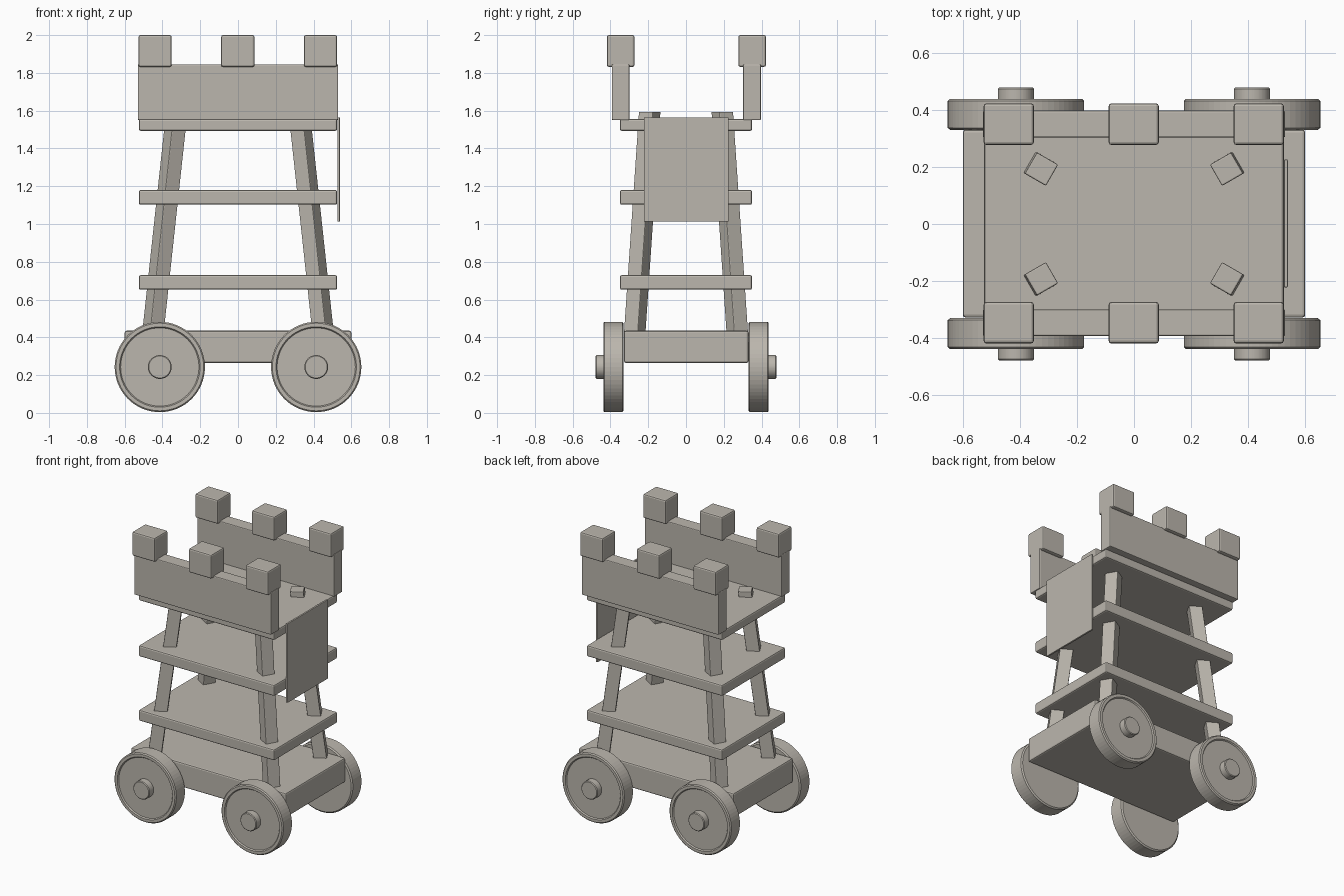
import bpy, bmesh, math
from mathutils import Matrix, Vector

if "Cube" in bpy.data.objects:
    bpy.data.objects.remove(bpy.data.objects["Cube"])

stone = bpy.data.materials.new("warm grey")
stone.diffuse_color = (0.50, 0.47, 0.42, 1)
stone.use_nodes = True
stone.node_tree.nodes["Principled BSDF"].inputs["Base Color"].default_value = stone.diffuse_color


def finish(name, bm):
    bmesh.ops.recalc_face_normals(bm, faces=bm.faces[:])
    mesh = bpy.data.meshes.new(name)
    bm.to_mesh(mesh)
    bm.free()
    mesh.materials.append(stone)
    ob = bpy.data.objects.new(name, mesh)
    bpy.context.collection.objects.link(ob)
    return ob


def soften(ob, width):
    mod = ob.modifiers.new("soft edges", 'BEVEL')
    mod.width = width
    mod.segments = 2
    mod.limit_method = 'ANGLE'
    mod.angle_limit = math.radians(40)


def box(name, x, y, z, bevel=0.01):
    """Box between the given (low, high) limits."""
    bm = bmesh.new()
    size = Matrix.Diagonal((x[1] - x[0], y[1] - y[0], z[1] - z[0], 1))
    centre = Matrix.Translation((sum(x) / 2, sum(y) / 2, sum(z) / 2))
    bmesh.ops.create_cube(bm, size=1, matrix=centre @ size)
    ob = finish(name, bm)
    if bevel:
        soften(ob, bevel)
    return ob


def leg(name, bottom, top, side, azimuth):
    """Square post sheared from bottom to top, turned to face outward."""
    bm = bmesh.new()
    rings = []
    for centre in (bottom, top):
        ring = []
        for k in range(4):
            a = azimuth + math.pi / 4 + k * math.pi / 2
            r = side / math.sqrt(2)
            ring.append(bm.verts.new(Vector(centre) + Vector((r * math.cos(a), r * math.sin(a), 0))))
        rings.append(ring)
    for k in range(4):
        n = (k + 1) % 4
        bm.faces.new((rings[0][k], rings[0][n], rings[1][n], rings[1][k]))
    bm.faces.new(rings[0])
    bm.faces.new(rings[1])
    soften(finish(name, bm), 0.005)


def wheel(name, x, y_sign, z):
    """Lathe a wheel with a shallow dished face and a protruding hub."""
    profile = [(0, 0.33), (0.230, 0.33), (0.239, 0.337), (0.239, 0.431), (0.232, 0.438),
               (0.213, 0.438), (0.207, 0.430), (0.063, 0.430), (0.063, 0.474),
               (0.058, 0.479), (0, 0.479)]
    bm = bmesh.new()
    verts = [bm.verts.new((x + r, y_sign * y, z)) for r, y in profile]
    edges = [bm.edges.new(p) for p in zip(verts, verts[1:])]
    bmesh.ops.spin(bm, geom=verts + edges, cent=(x, 0, z), axis=(0, 1, 0),
                   angle=math.tau, steps=64, use_duplicate=False)
    bmesh.ops.remove_doubles(bm, verts=bm.verts[:], dist=0.0005)
    finish(name, bm)


# Wheeled base and stacked decks
box("base", (-0.60, 0.60), (-0.328, 0.331), (0.265, 0.435))
for name, low, high in (("lower_deck", 0.652, 0.729), ("middle_deck", 1.102, 1.180),
                        ("top_deck", 1.493, 1.556)):
    box(name, (-0.525, 0.525), (-0.35, 0.35), (low, high))

# Leaning legs and wheels at the four corners
for sx, across in ((-1, "left"), (1, "right")):
    for sy, along in ((-1, "front"), (1, "back")):
        leg(f"leg_{along}_{across}", (sx * 0.453, sy * 0.273, 0.40),
            (sx * 0.324, sy * 0.192, 1.594), 0.086, sx * sy * math.radians(30))
        wheel(f"wheel_{along}_{across}", sx * 0.414, sy, 0.243)

# Parapets with three merlons each
for sy, along in ((-1, "front"), (1, "back")):
    cy = sy * 0.348 + 0.002
    box(f"parapet_{along}", (-0.53, 0.53), (cy - 0.047, cy + 0.047), (1.55, 1.845), 0.006)
    for i, cx in enumerate((-0.439, -0.001, 0.437)):
        box(f"merlon_{along}_{i + 1}", (cx - 0.088, cx + 0.088),
            (cy - 0.073, cy + 0.073), (1.832, 2.0), 0.01)

# Hanging side panel
box("side_panel", (0.526, 0.539), (-0.222, 0.226), (1.012, 1.565), 0.003)
